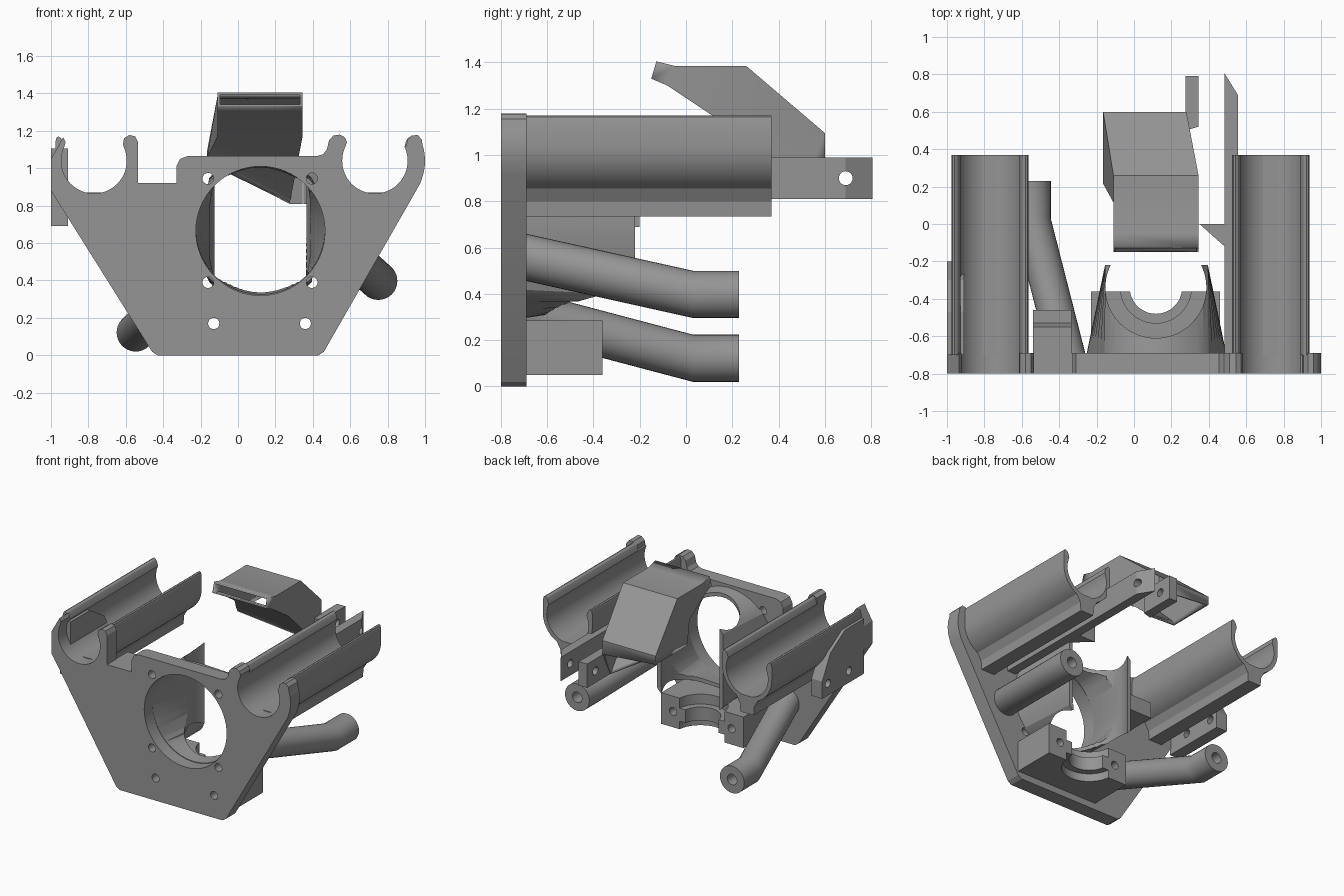
import bpy, bmesh, math

if "Cube" in bpy.data.objects:
    bpy.data.objects.remove(bpy.data.objects["Cube"])

grey = bpy.data.materials.new("grey plastic")
grey.diffuse_color = (0.3, 0.3, 0.3, 1)
grey.use_nodes = True
grey.node_tree.nodes["Principled BSDF"].inputs["Base Color"].default_value = grey.diffuse_color


def finish(name, bm):
    bmesh.ops.recalc_face_normals(bm, faces=bm.faces)
    me = bpy.data.meshes.new(name)
    bm.to_mesh(me)
    bm.free()
    me.materials.append(grey)
    ob = bpy.data.objects.new(name, me)
    bpy.context.collection.objects.link(ob)
    return ob


def loft(name, rings, caps=True, cyclic=False):
    """Skin a list of equally long point rings."""
    bm = bmesh.new()
    vs = [[bm.verts.new(p) for p in r] for r in rings]
    n = len(vs[0])
    pairs = list(zip(vs, vs[1:])) + ([(vs[-1], vs[0])] if cyclic else [])
    for a, b in pairs:
        for i in range(n):
            j = (i + 1) % n
            bm.faces.new((a[i], a[j], b[j], b[i]))
    if caps and not cyclic:
        bm.faces.new(vs[0])
        bm.faces.new(vs[-1])
    return finish(name, bm)


def prism(name, pts, axis, a, b):
    """Extrude a 2D outline along an axis (x: yz, y: xz, z: xy)."""
    put = {'x': lambda u, v, t: (t, u, v), 'y': lambda u, v, t: (u, t, v),
           'z': lambda u, v, t: (u, v, t)}[axis]
    return loft(name, [[put(u, v, t) for u, v in pts] for t in (a, b)])


def box(name, x, y, z):
    return prism(name, [(x[0], y[0]), (x[1], y[0]), (x[1], y[1]), (x[0], y[1])], 'z', *z)


def arc(cx, cy, r, a0, a1, n):
    return [(cx + r * math.cos(math.radians(a0 + (a1 - a0) * i / n)),
             cy + r * math.sin(math.radians(a0 + (a1 - a0) * i / n))) for i in range(n + 1)]


def rod(axis, u, v, r, a, b, n=32):
    return prism("cutter", arc(u, v, r, 0, 360, n)[:-1], axis, a, b)


def cut(ob, cutters):
    bpy.context.view_layer.objects.active = ob
    for c in cutters:
        m = ob.modifiers.new("cut", 'BOOLEAN')
        m.operation, m.solver, m.object = 'DIFFERENCE', 'EXACT', c
        bpy.ops.object.modifier_apply(modifier=m.name)
        bpy.data.objects.remove(c)
    return ob


BACK = -0.69   # rear face of the mounting plate
LX, RX, BZ = -0.77, 0.732, 1.04   # bearing axes

# Mounting plate with bearing hooks
outline = ([(-.46, .02), (-.43, 0), (.43, 0), (.46, .02), (.975, .92)]
           + arc(RX, BZ, .268, -20, 18, 8)
           + [(.982, 1.155), (.96, 1.178), (.93, 1.175), (.905, 1.15), (.9, 1.12)]
           + arc(RX, BZ, .175, 25, -205, 36)
           + [(.583, 1.14), (.572, 1.165), (.545, 1.18), (.51, 1.175), (.487, 1.15),
              (.475, 1.1), (.455, 1.075), (.42, 1.065), (-.27, 1.065), (-.31, 1.05),
              (-.33, 1.01), (-.33, .92), (-.535, .92), (-.535, 1.14), (-.55, 1.17),
              (-.58, 1.178), (-.61, 1.16), (-.615, 1.13)]
           + arc(LX, BZ, .175, 25, -205, 36)
           + [(-.922, 1.14), (-.935, 1.165), (-.965, 1.11), (-1, 1.05), (-1, .88)])
plate = prism("mounting_plate", outline, 'y', -.8, BACK)
cut(plate, [rod('y', .12, .665, .345, -.9, -.6, 64)]
    + [rod('y', x, z, .03, -.9, -.6, 20) for x, z in
       ((-.16, .945), (.395, .945), (-.16, .39), (.395, .39), (-.13, .17), (.36, .17))])

# Open bearing troughs, each with a rib beneath
for side, cx in (("left", LX), ("right", RX)):
    tip = [(.165, .10), (.175, .12), (.19, .13), (.2, .125), (.207, .10)]
    pts = (arc(cx, BZ, .175, -205, 25, 36) + [(cx + u, BZ + v) for u, v in tip]
           + arc(cx, BZ, .207, 0, -180, 32)
           + [(cx - u, BZ + v) for u, v in reversed(tip)])
    prism(side + "_bearing_trough", pts, 'y', BACK - .01, .37)
    prism(side + "_trough_rib", [(cx - .1, .87), (cx - .06, .80), (cx - .055, .735),
                                 (cx + .055, .735), (cx + .06, .80), (cx + .1, .87)],
          'y', BACK - .01, .37)


# Duct shroud: round at the plate, square at the rear, hollowed for a vertical cylinder
def shroud_ring(y, t, r, hx, hz):
    out = []
    for i in range(64):
        a = 2 * math.pi * (i + .5) / 64
        c, s = math.cos(a), math.sin(a)
        k = max(abs(c), abs(s))
        out.append((.12 + c * (r * (1 - t) + hx / k * t), y,
                    .67 + s * (r * (1 - t) + hz / k * t)))
    return out


shroud = loft("duct_shroud", [shroud_ring(-.7, 0, .375, .275, .305),
                              shroud_ring(-.22, 1, .375, .275, .305)])
inner = loft("cutter", [shroud_ring(-.72, -.04, .345, .245, .285),
                        shroud_ring(-.20, 1.04, .345, .245, .285)])
cut(shroud, [inner, rod('z', .117, -.34, .27, 0, 1.4, 64)])

# Lower clamp block with a stepped half-round seat
clamp = box("clamp_block", (-.23, .46), (BACK - .01, -.36), (.05, .285))
cut(clamp, [rod('z', .117, -.34, .14, 0, .4, 48), rod('z', .117, -.34, .19, .21, .4, 48),
            rod('z', .117, -.34, .19, 0, .11, 48)]
    + [rod('y', x, .17, .03, -.9, -.2, 20) for x in (-.13, .36)])


# Bent hollow pipes
def pipe(name, start, end):
    path = [(start[0], -.70, start[1]), (end[0], .03, end[1]), (end[0], .23, end[1])]

    def ring(p, r):
        return [(u, p[1], v) for u, v in arc(p[0], p[2], r, 0, 360, 32)[:-1]]
    loft(name, [ring(p, .102) for p in path] + [ring(p, .04) for p in reversed(path)],
         cyclic=True)


pipe("left_pipe", (-.36, .315), (-.547, .122))
pipe("right_pipe", (.57, .56), (.75, .398))

# Side bracket on the left
bracket = prism("left_belt_bracket", [(BACK - .01, .69), (-.2, .69), (-.2, .82), (-.3, 1.0),
                                      (-.47, 1.105), (BACK - .01, 1.105)], 'x', -1, -.91)
cut(bracket, [rod('x', y, z, .03, -1.1, -.8, 20) for y, z in ((-.27, .78), (-.52, .78))])

# Long bar beside the right trough, with a wedge nose
bar = prism("right_bar", [(.485, BACK - .01), (.555, BACK - .01), (.555, .69), (.485, .805)],
            'z', .81, .99)
cut(bar, [rod('x', .69, .9, .03, .4, .7, 20)])
prism("bar_wedge", [(.35, 0), (.49, -.125), (.49, 0)], 'z', .81, .99)

# Stepped block behind the plate notch
prism("notch_block", [(BACK - .01, .74), (-.46, .74), (-.46, .86), (-.53, .86), (-.55, .92),
                      (BACK - .01, .92)], 'x', -.54, -.335)

# Hollow air nozzle: slot mouth in front, slanted port behind
L, R = -.11, .345
nozzle = loft("air_nozzle", [
    [(L, -.15, 1.33), (R, -.15, 1.33), (R, -.128, 1.405), (L, -.128, 1.405)],
    [(L, -.08, 1.30), (R, -.08, 1.30), (R, -.05, 1.385), (L, -.05, 1.385)],
    [(L, .115, 1.17), (R, .115, 1.17), (R, .26, 1.385), (L, .26, 1.385)],
    [(-.165, .215, 1.06), (.28, .5, .83), (.28, .6, 1.095), (-.165, .6, 1.095)],
    [(-.165, .23, 1.03), (.28, .51, .81), (.28, .6, .99), (-.165, .6, 1.03)]], caps=False)
sol = nozzle.modifiers.new("wall", 'SOLIDIFY')
sol.thickness, sol.offset = .018, -1
tab = prism("nozzle_tab", [(.275, .5), (.345, .52), (.345, .79), (.275, .79)], 'z', .81, .99)
cut(tab, [rod('x', .69, .9, .03, .1, .5, 20)])

# Smooth round surfaces, keep edges crisp
for ob in bpy.context.scene.objects:
    ob.select_set(True)
bpy.context.view_layer.objects.active = plate
bpy.ops.object.shade_smooth_by_angle(angle=math.radians(25))
